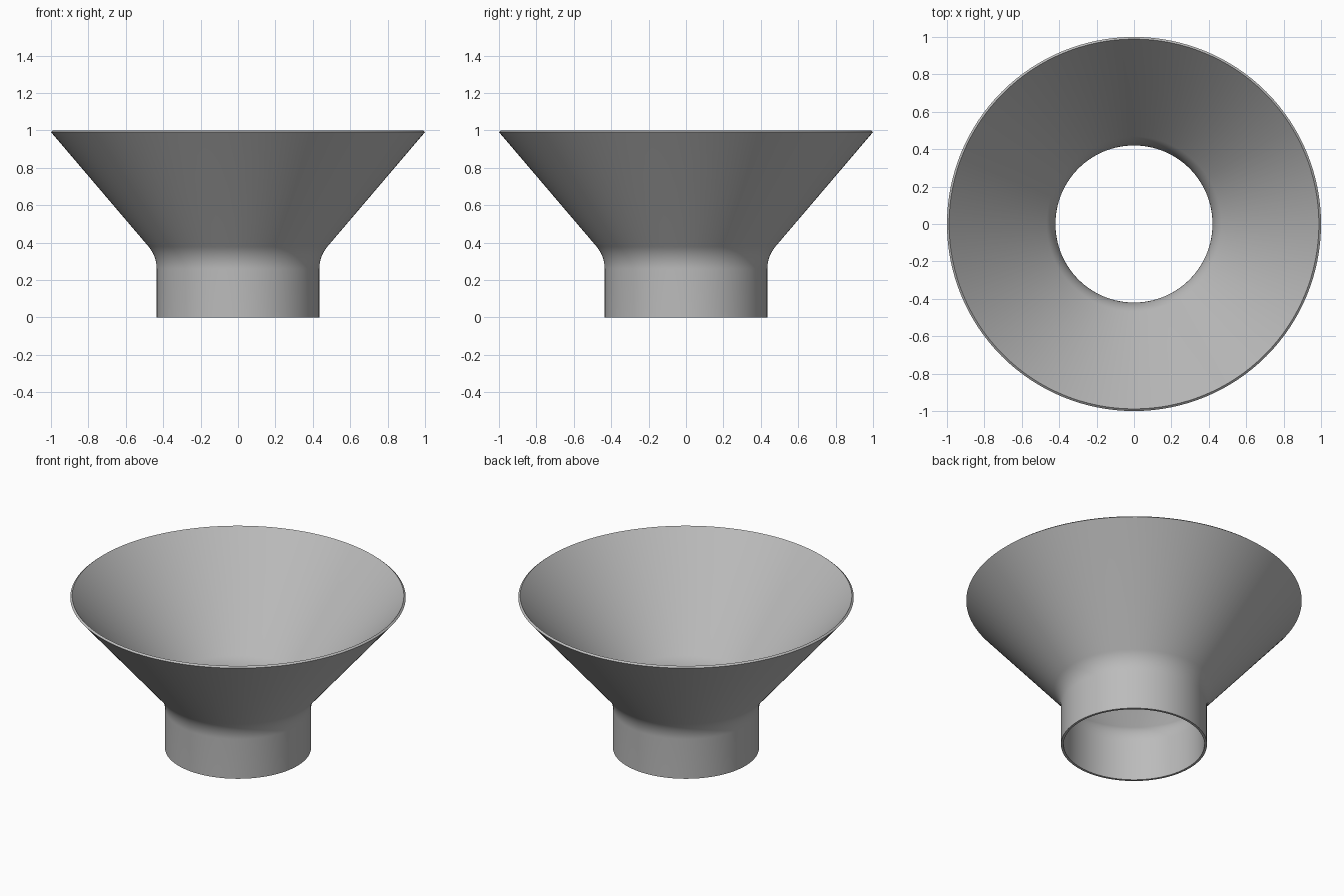
import bpy, math

cube = bpy.data.objects.get("Cube")
if cube:
    bpy.data.objects.remove(cube, do_unlink=True)

SEGMENTS = 128
WALL = 0.015
NECK_R = 0.435                 # outer radius of the neck
BEND_Z, BEND_R = 0.26, 0.185   # start height and outer radius of the bend
RIM_R, RIM_Z = 1.0, 0.991      # outer edge of the mouth
ANGLE = math.radians(40.45)    # flare of the cone from vertical
STEPS = 12

grey = bpy.data.materials.new("plain_grey")
grey.use_nodes = True
colour = (0.5, 0.5, 0.5, 1)
grey.diffuse_color = colour
grey.node_tree.nodes["Principled BSDF"].inputs["Base Color"].default_value = colour


def wall_profile(offset):
    """Neck, tangent bend and cone, moved inward by offset."""
    radius = BEND_R + offset
    centre = NECK_R + BEND_R
    points = [(NECK_R - offset, 0)]
    for i in range(STEPS + 1):
        a = ANGLE * i / STEPS
        points.append((centre - radius * math.cos(a), BEND_Z + radius * math.sin(a)))
    points.append((RIM_R - offset * math.cos(ANGLE), RIM_Z + offset * math.sin(ANGLE)))
    return points


# Closed cross-section: up the outside, across the rim, down the inside
profile = wall_profile(0) + wall_profile(WALL)[::-1]
count = len(profile)
verts, faces = [], []
for s in range(SEGMENTS):
    t = math.tau * s / SEGMENTS
    verts += [(r * math.cos(t), r * math.sin(t), z) for r, z in profile]
    n = (s + 1) % SEGMENTS
    for k in range(count):
        j = (k + 1) % count
        faces.append((s * count + k, n * count + k, n * count + j, s * count + j))

# Funnel body
mesh = bpy.data.meshes.new("funnel")
mesh.from_pydata(verts, [], faces)
mesh.materials.append(grey)
funnel = bpy.data.objects.new("funnel", mesh)
bpy.context.collection.objects.link(funnel)

bpy.ops.object.select_all(action="DESELECT")
funnel.select_set(True)
bpy.context.view_layer.objects.active = funnel
bpy.ops.object.shade_smooth_by_angle(angle=math.radians(30))
